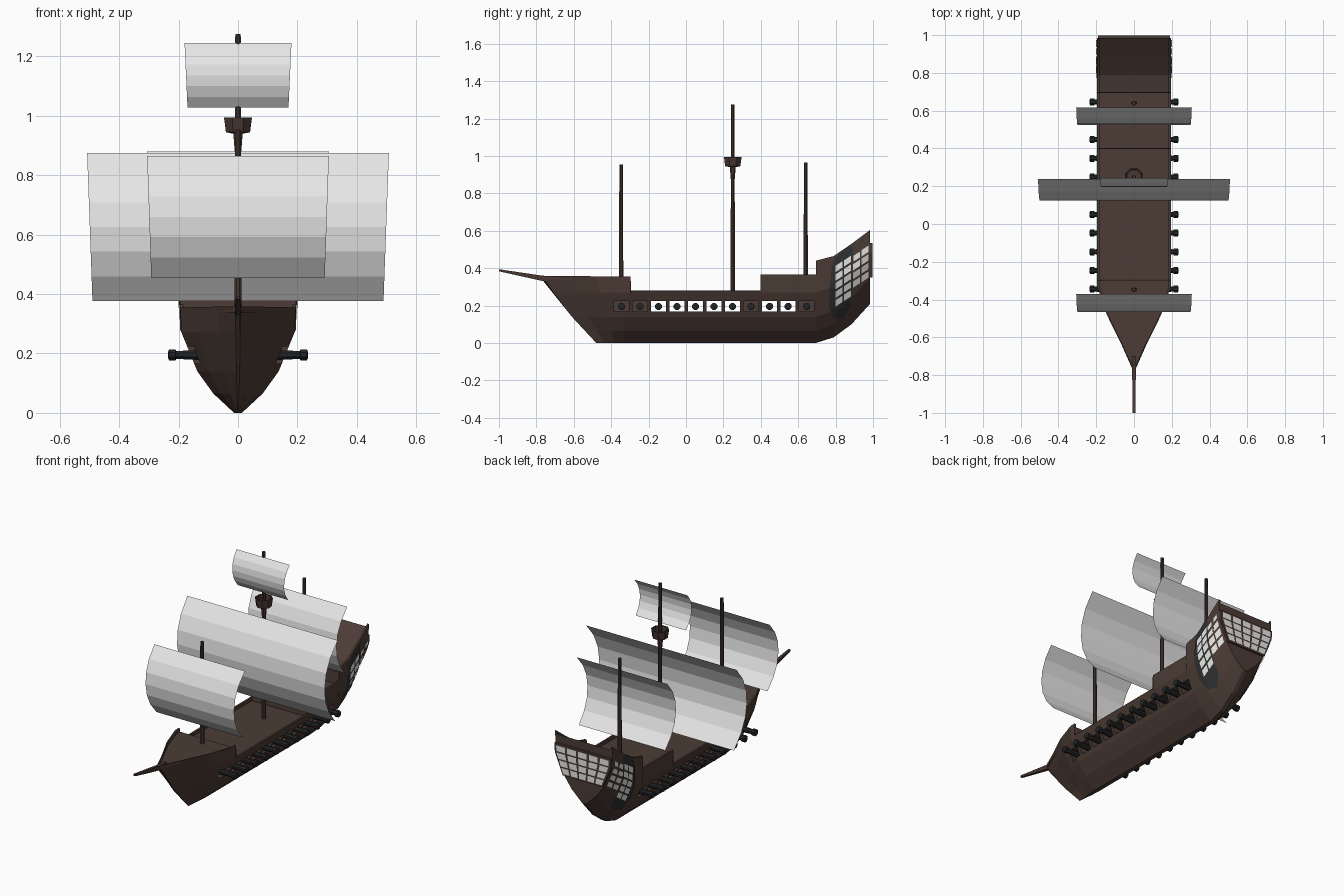
import bpy, bmesh, math
from mathutils import Vector

if "Cube" in bpy.data.objects:
    bpy.data.objects.remove(bpy.data.objects["Cube"])


def mat(name, r, g, b):
    m = bpy.data.materials.new(name)
    m.diffuse_color = (r, g, b, 1)
    m.use_nodes = True
    m.node_tree.nodes["Principled BSDF"].inputs["Base Color"].default_value = m.diffuse_color
    return m


WOOD = mat("dark wood", 0.072, 0.045, 0.036)
SPAR = mat("spar wood", 0.062, 0.038, 0.031)
IRON = mat("black iron", 0.016, 0.017, 0.019)
SLATE = mat("charcoal", 0.028, 0.029, 0.031)
CLOTH = mat("sail cloth", 0.8, 0.8, 0.8)
GLASS = mat("window white", 0.8, 0.8, 0.78)


def make(name, verts, faces, material, fix=True):
    me = bpy.data.meshes.new(name)
    me.from_pydata([tuple(v) for v in verts], [], faces)
    if fix:
        bm = bmesh.new()
        bm.from_mesh(me)
        bmesh.ops.recalc_face_normals(bm, faces=bm.faces)
        bm.to_mesh(me)
        bm.free()
    me.materials.append(material)
    ob = bpy.data.objects.new(name, me)
    bpy.context.collection.objects.link(ob)
    return ob


def loft(name, rings, material):
    """Closed skin through rings of equal length, capped at both ends."""
    n = len(rings[0])
    verts = [v for r in rings for v in r]
    faces = [(i * n + j, i * n + (j + 1) % n, (i + 1) * n + (j + 1) % n, (i + 1) * n + j)
             for i in range(len(rings) - 1) for j in range(n)]
    faces += [tuple(range(n)), tuple(range(len(verts) - n, len(verts)))]
    return make(name, verts, faces, material)


def turned(name, base, axis, profile, sides, material):
    """Lathe of (distance, radius) pairs along an axis."""
    axis = Vector(axis).normalized()
    u = axis.orthogonal().normalized()
    v = axis.cross(u)
    rings = []
    for d, r in profile:
        c = Vector(base) + axis * d
        rings.append([c + r * (u * math.cos(a) + v * math.sin(a))
                      for a in [2 * math.pi * (k + 0.5) / sides for k in range(sides)]])
    return loft(name, rings, material)


def interp(pts, t):
    for (a, va), (b, vb) in zip(pts, pts[1:]):
        if t <= b:
            return va + (vb - va) * max(0, t - a) / (b - a)
    return pts[-1][1]


# Hull: cross-section (z, half width), stem curve, deck steps, rising stern
SECTION = [(0, 0.013), (0.065, 0.083), (0.14, 0.137), (0.27, 0.19)]
STEM = [-0.48, -0.54, -0.61, -0.71, -0.77]
LIFT = [(0.695, 0), (0.79, 0.03), (0.885, 0.10), (0.985, 0.21)]
BEAM = 0.195


def hull_x(y, z):
    return interp(SECTION + [(0.36, BEAM)], z - interp(LIFT, y))


def station(ys, top, lift=0.0, k=1.0):
    """One hull ring; ys holds a y for each row, k narrows it."""
    rows = [(w * k, y, z + lift) for (z, w), y in zip(SECTION, ys)]
    rows += [(BEAM * k, ys[4], top), (BEAM * k * 0.94, ys[4], top),
             (BEAM * k * 0.94, ys[4], top - 0.02)]
    return rows + [(-x, y, z) for x, y, z in reversed(rows)]


rings = []
for s, k in ((1, 0.04), (0.7, 0.34), (0.35, 0.73), (0, 1)):
    rings.append(station([-0.33 + (e + 0.33) * s for e in STEM], 0.355 + 0.004 * s, 0, k))
for y, top in ((-0.296, 0.355), (-0.294, 0.28), (0.397, 0.28), (0.399, 0.365),
               (0.694, 0.365), (0.696, 0.44), (0.79, 0.465), (0.885, 0.53), (0.985, 0.605)):
    rings.append(station([y] * 5, top, interp(LIFT, y)))
hull = loft("hull", rings, WOOD)

# Gun ports: most open right through, a few are blind pockets
PORTS = [-0.345 + 0.099 * i for i in range(11)]
verts, faces = [], []


def add_box(x0, x1, y, z):
    b = len(verts)
    for x in (x0, x1):
        verts.extend([(x, y - 0.04, z - 0.028), (x, y + 0.04, z - 0.028),
                      (x, y + 0.04, z + 0.028), (x, y - 0.04, z + 0.028)])
    for f in ((0, 1, 2, 3), (4, 5, 6, 7), (0, 1, 5, 4), (1, 2, 6, 5), (2, 3, 7, 6), (3, 0, 4, 7)):
        faces.append(tuple(b + i for i in f))


for i, y in enumerate(PORTS):
    if i in (0, 1, 7, 10):
        add_box(0.09, 0.3, y, 0.195)
        add_box(-0.3, -0.09, y, 0.195)
    else:
        add_box(-0.3, 0.3, y, 0.195)
cutter = make("port_cutter", verts, faces, WOOD)
cutter.hide_render = True
cutter.hide_viewport = True
cut = hull.modifiers.new("ports", "BOOLEAN")
cut.operation = "DIFFERENCE"
cut.solver = "EXACT"
cut.object = cutter

# Cannons
for y in PORTS:
    for side in (1, -1):
        turned("cannon", (side * 0.09, y, 0.195), (side, 0, 0),
               [(0, 0.019), (0.07, 0.017), (0.118, 0.014), (0.12, 0.02), (0.142, 0.02), (0.145, 0.013)],
               8, IRON)

# Bowsprit
loft("bowsprit", [[(-w, y, z0), (w, y, z0), (w, y, z1), (-w, y, z1)]
                  for y, z0, z1, w in ((-0.70, 0.318, 0.355, 0.011), (-0.77, 0.332, 0.36, 0.010),
                                       (-1.0, 0.383, 0.394, 0.007))], SPAR)

# Masts
for name, y, z0, z1 in (("fore_mast", -0.347, 0.325, 0.955), ("main_mast", 0.25, 0.25, 1.275),
                        ("mizzen_mast", 0.64, 0.335, 0.965)):
    turned(name, (0, y, z0), (0, 0, 1), [(0, 0.013), (z1 - z0, 0.010)], 8, SPAR)

# Crow's nest: open drum with a collar below
turned("crows_nest", (0, 0.25, 0.87), (0, 0, 1),
       [(0, 0.011), (0.07, 0.017), (0.075, 0.044), (0.125, 0.051), (0.125, 0.043), (0.09, 0.04)],
       8, SPAR)


# Sails: bellied sheets of six bands, two panels wide
def sail(name, y, z0, z1, w0, w1, belly):
    vs, fs = [], []
    for i in range(7):
        t = i / 6
        sag = belly * (1 - abs(2 * t - 1) ** 2.2)
        w = w0 + (w1 - w0) * t
        vs += [(x, y - sag, z0 + (z1 - z0) * t) for x in (-w, 0, w)]
    for i in range(6):
        for j in range(2):
            a = 3 * i + j
            fs.append((a, a + 1, a + 4, a + 3))
    make(name, vs, fs, CLOTH, fix=False)


sail("fore_sail", -0.37, 0.455, 0.865, 0.292, 0.306, 0.095)
sail("main_sail", 0.237, 0.377, 0.875, 0.49, 0.508, 0.112)
sail("top_sail", 0.243, 1.028, 1.245, 0.17, 0.18, 0.048)
sail("mizzen_sail", 0.617, 0.47, 0.88, 0.292, 0.306, 0.093)

# Stern quarter: dark shaped patch hugging the hull, then window panes
OUTLINE_A = [(0.13, 0.79), (0.20, 0.762), (0.30, 0.768), (0.42, 0.78), (0.46, 0.80), (0.515, 0.865)]
OUTLINE_B = [(0.13, 0.84), (0.20, 0.885), (0.515, 0.89)]
for side in (1, -1):
    vs, fs = [], []
    for i in range(15):
        z = 0.13 + 0.385 * i / 14
        a, b = interp(OUTLINE_A, z), interp(OUTLINE_B, z)
        for j in range(6):
            y = a + (b - a) * j / 5
            vs.append((side * (hull_x(y, z) + 0.004), y, z))
    for i in range(14):
        for j in range(5):
            q = i * 6 + j
            f = (q, q + 1, q + 7, q + 6)
            fs.append(f if side > 0 else f[::-1])
    make("quarter_panel", vs, fs, SLATE, fix=False)

    vs, fs = [], []
    for y0, zb, rows, pitch in ((0.80, 0.195, 5, 0.046), (0.893, 0.295, 4, 0.046)):
        for c in range(2):
            for r in range(rows):
                ya, yb = y0 + 0.045 * c, y0 + 0.045 * c + 0.037
                b = len(vs)
                for y, h in ((ya, 0), (yb, 0), (yb, 0.034), (ya, 0.034)):
                    z = zb + r * pitch + 0.65 * (y - y0) + h
                    vs.append((side * (hull_x(y, z) + 0.007), y, z))
                f = (b, b + 1, b + 2, b + 3)
                fs.append(f if side > 0 else f[::-1])
    make("quarter_windows", vs, fs, GLASS, fix=False)

# Transom: thin backing frame with a grid of panes
loft("transom_frame", [[(s * hull_x(0.985, z) * 0.99, y, z)
                        for s, z in ((-1, 0.35), (1, 0.35), (1, 0.48), (1, 0.535), (-1, 0.535), (-1, 0.48))]
                       for y in (0.98, 0.997)], WOOD)
vs, fs = [], []
for c in range(5):
    for r in range(4):
        b = len(vs)
        for i, j in ((0.1, 0), (0.9, 0), (0.9, 1), (0.1, 1)):
            z = 0.36 + 0.043 * r + 0.034 * j
            vs.append((((c + i) / 5 * 2 - 1) * hull_x(0.985, z) * 0.96, 1.0, z))
        fs.append((b + 3, b + 2, b + 1, b))
make("transom_windows", vs, fs, GLASS, fix=False)
